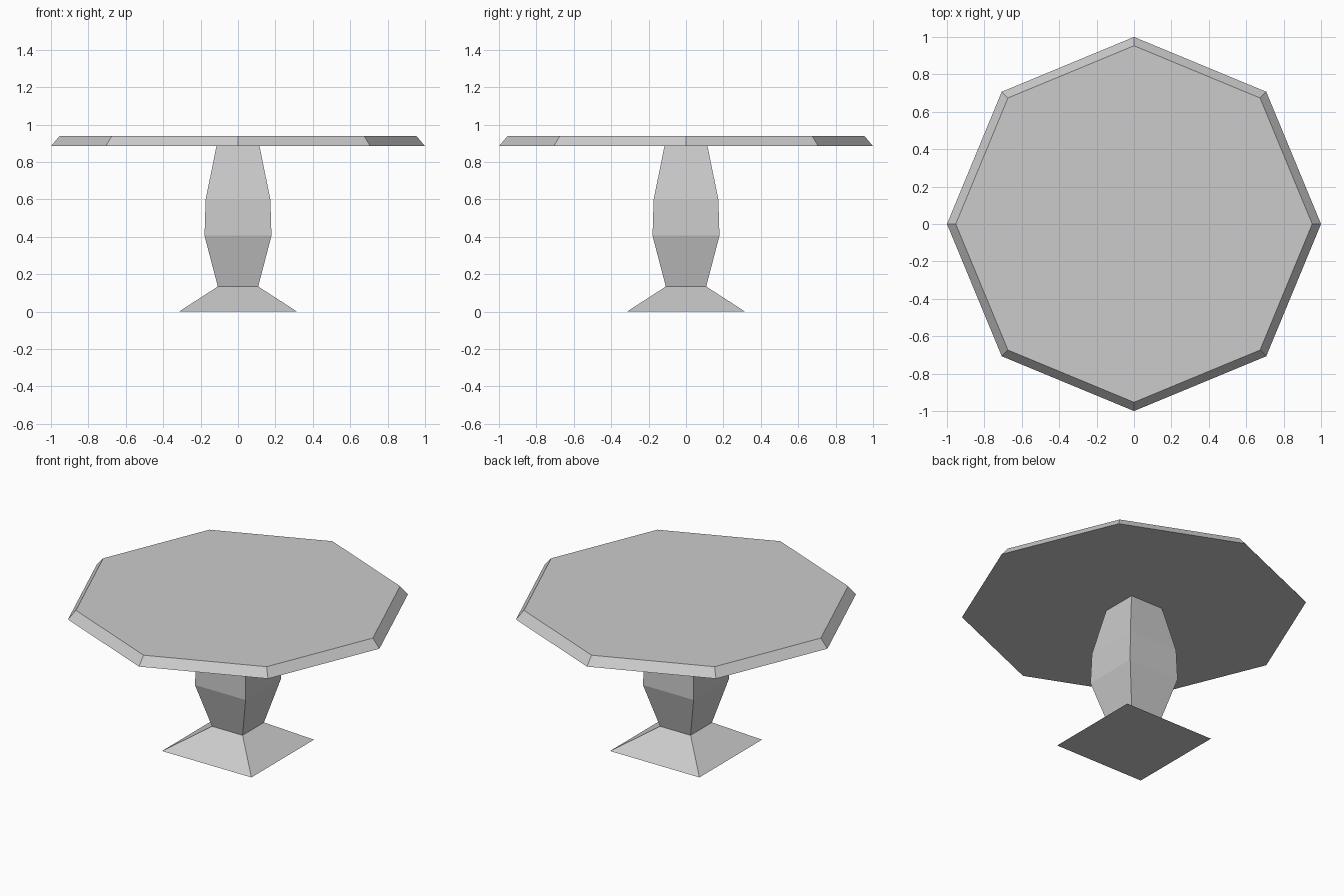
import bpy, bmesh
from math import cos, sin, pi

if "Cube" in bpy.data.objects:
    bpy.data.objects.remove(bpy.data.objects["Cube"])


def loft(name, sides, profile, phase=0.0):
    """Stack regular polygon rings given as (corner radius, z) and cap both ends."""
    bm = bmesh.new()
    rings = [[bm.verts.new((r * cos(phase + 2 * pi * i / sides),
                            r * sin(phase + 2 * pi * i / sides), z))
              for i in range(sides)] for r, z in profile]
    for a, b in zip(rings, rings[1:]):
        for i in range(sides):
            j = (i + 1) % sides
            bm.faces.new((a[i], a[j], b[j], b[i]))
    bm.faces.new(rings[0][::-1])
    bm.faces.new(rings[-1])
    mesh = bpy.data.meshes.new(name)
    bm.to_mesh(mesh)
    bm.free()
    obj = bpy.data.objects.new(name, mesh)
    bpy.context.collection.objects.link(obj)
    return obj


# Octagonal top with bevelled rim
loft("table_top", 8, [(1.0, 0.885), (0.953, 0.94)])

# Square pedestal: flared foot, narrow neck, swelling column (half widths)
pedestal = [(0.316, 0.0), (0.108, 0.134), (0.179, 0.406), (0.173, 0.6), (0.115, 0.885)]
loft("pedestal", 4, [(w * 2 ** 0.5, z) for w, z in pedestal], pi / 4)
